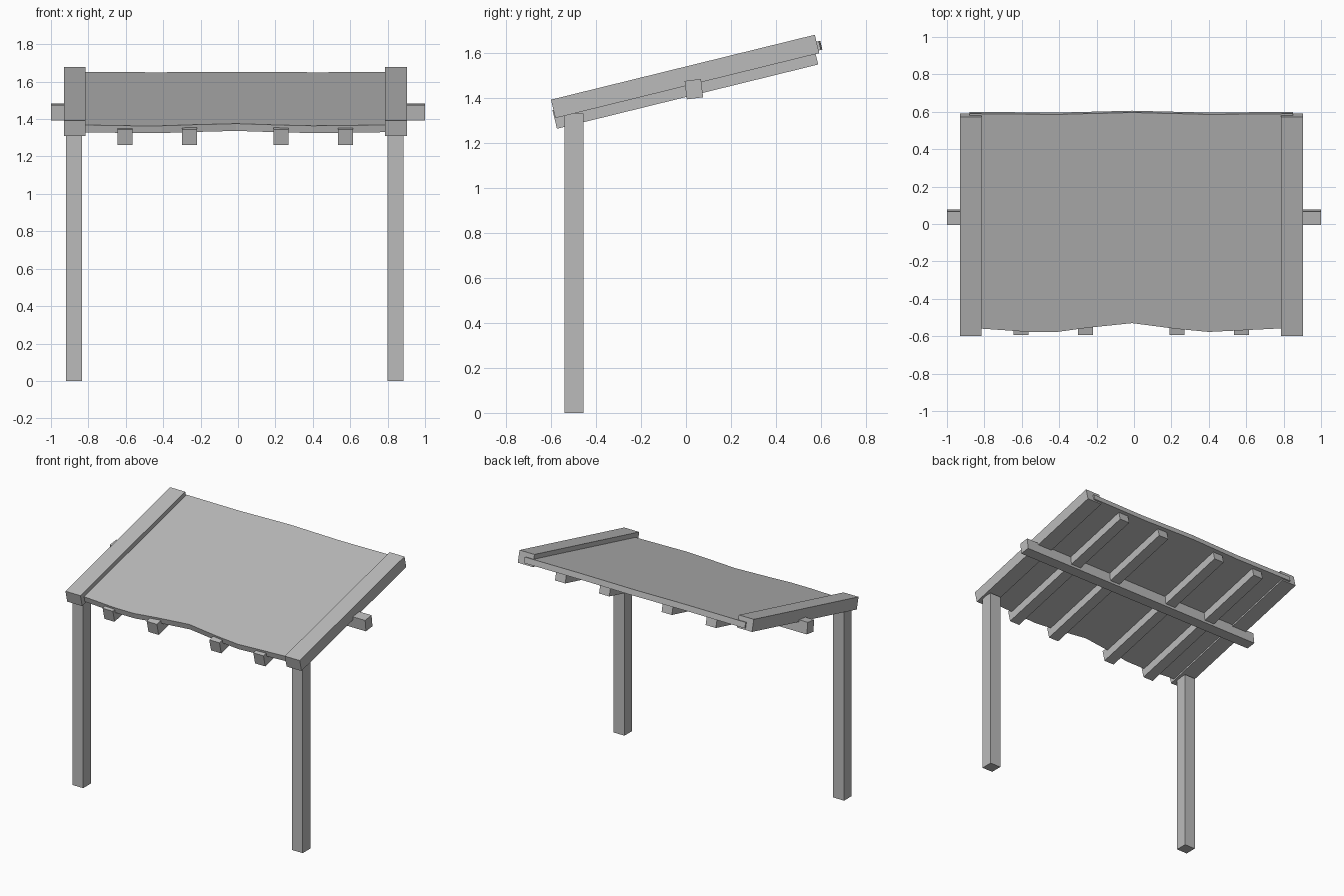
import bpy
import bmesh
import math
from mathutils import Vector

cube = bpy.data.objects.get("Cube")
if cube:
    bpy.data.objects.remove(cube, do_unlink=True)

PITCH = math.atan(0.246)

grey = bpy.data.materials.new("plain grey")
grey.use_nodes = True
colour = (0.5, 0.5, 0.5, 1.0)
grey.diffuse_color = colour
grey.node_tree.nodes["Principled BSDF"].inputs["Base Color"].default_value = colour


def add_object(name, bm, location, tilt):
    bmesh.ops.recalc_face_normals(bm, faces=bm.faces[:])
    mesh = bpy.data.meshes.new(name)
    bm.to_mesh(mesh)
    bm.free()
    mesh.materials.append(grey)
    obj = bpy.data.objects.new(name, mesh)
    obj.location = location
    obj.rotation_euler.x = tilt
    bpy.context.collection.objects.link(obj)
    return obj


def box(name, centre, size, tilt=0.0):
    bm = bmesh.new()
    bmesh.ops.create_cube(bm, size=1.0)
    bmesh.ops.scale(bm, vec=Vector(size), verts=bm.verts[:])
    return add_object(name, bm, centre, tilt)


# Front posts
for side, x in (("right", -0.877), ("left", 0.843)):
    box(side + "_post", (x, -0.498, 0.665), (0.085, 0.085, 1.33))

# Sloping side rails
for side, x in (("right", -0.873), ("left", 0.845)):
    box(side + "_rail", (x, -0.004, 1.4945), (0.117, 1.207, 0.084), PITCH)

# Rafters under the roof
for i, x in enumerate((-0.605, -0.26, 0.23, 0.575)):
    box("rafter_%d" % (i + 1), (x, -0.003, 1.446), (0.08, 1.195, 0.085), PITCH)

# Cross beam
box("cross_beam", (0, 0.035, 1.438), (2.0, 0.073, 0.082), math.radians(7))

# Roof sheet with wavy front and back edges
front = [(-0.88, -0.555), (-0.56, -0.577), (-0.41, -0.577), (-0.25, -0.555),
         (-0.01, -0.53), (0.22, -0.56), (0.4, -0.577), (0.85, -0.555)]
back = [(0.85, 0.59), (0.4, 0.586), (-0.01, 0.596), (-0.41, 0.586), (-0.88, 0.59)]
bm = bmesh.new()
outline = [bm.verts.new((x, y / math.cos(PITCH), 0)) for x, y in front + back]
sheet = bm.faces.new(outline)
lower = bmesh.ops.extrude_face_region(bm, geom=[sheet])["geom"]
bmesh.ops.translate(bm, vec=Vector((0, 0, -0.04)),
                    verts=[g for g in lower if isinstance(g, bmesh.types.BMVert)])
add_object("roof_sheet", bm, (0, 0, 1.506), PITCH)
